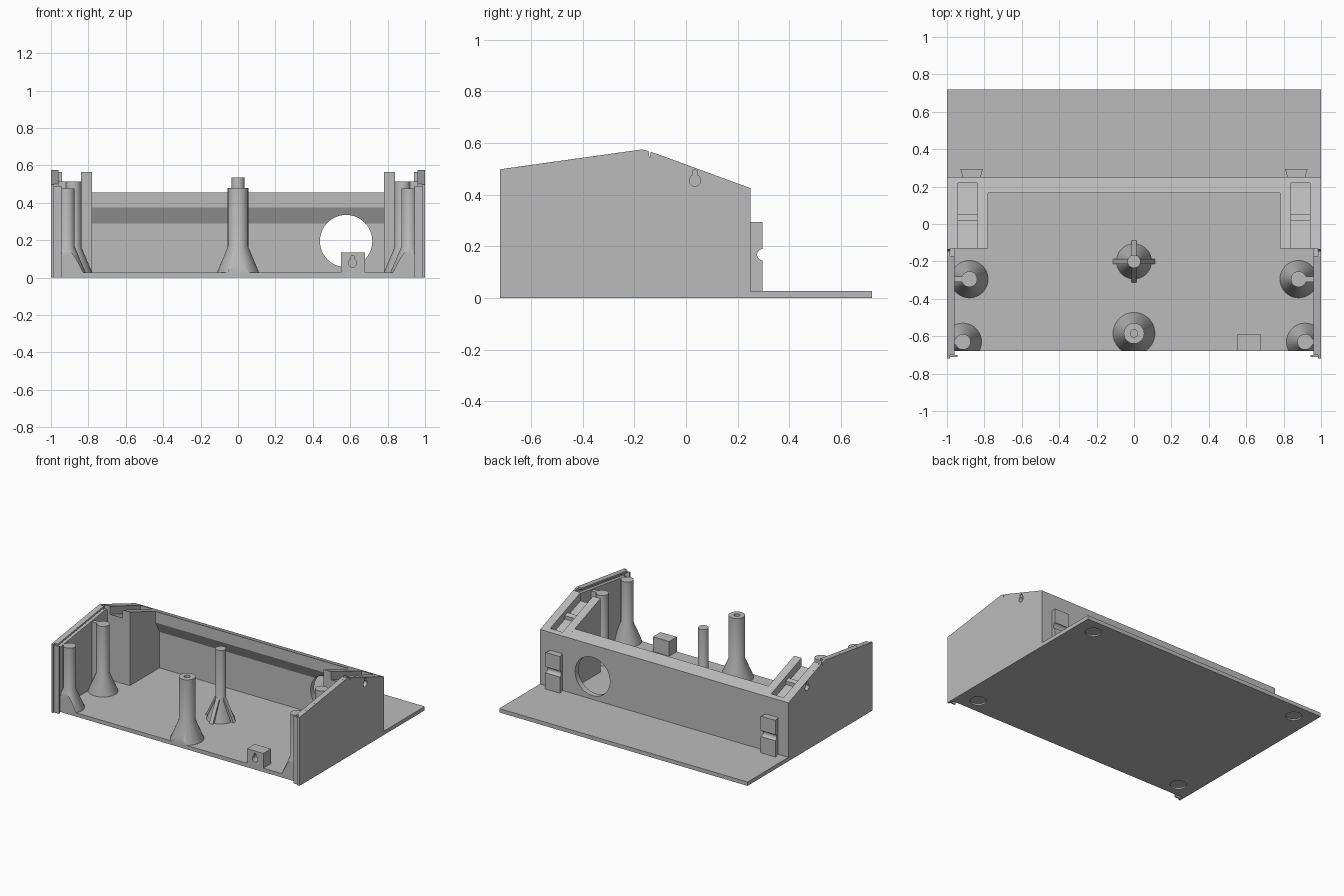
import bpy, bmesh, math
from mathutils import Vector

cube = bpy.data.objects.get("Cube")
if cube:
    bpy.data.objects.remove(cube, do_unlink=True)

grey = bpy.data.materials.new("plain grey")
grey.use_nodes = True
COLOR = (0.5, 0.5, 0.5, 1)
grey.diffuse_color = COLOR
grey.node_tree.nodes["Principled BSDF"].inputs["Base Color"].default_value = COLOR

FLOOR = 0.028
FRONT = -0.68
SIDES = (("left", 1), ("right", -1))


def finish(name, bm, smooth=False):
    bmesh.ops.recalc_face_normals(bm, faces=bm.faces)
    mesh = bpy.data.meshes.new(name)
    bm.to_mesh(mesh)
    bm.free()
    mesh.materials.append(grey)
    obj = bpy.data.objects.new(name, mesh)
    bpy.context.collection.objects.link(obj)
    if smooth:
        bpy.ops.object.select_all(action='DESELECT')
        obj.select_set(True)
        bpy.context.view_layer.objects.active = obj
        bpy.ops.object.shade_smooth_by_angle(angle=math.radians(30))
    return obj


def prism(name, points, axis, a, b):
    """Extrude a flat outline along an axis from a to b."""
    place = {'x': lambda p, t: (t, p[0], p[1]),
             'y': lambda p, t: (p[0], t, p[1]),
             'z': lambda p, t: (p[0], p[1], t)}[axis]
    bm = bmesh.new()
    face = bm.faces.new([bm.verts.new(place(p, a)) for p in points])
    new = bmesh.ops.extrude_face_region(bm, geom=[face])["geom"]
    shift = Vector(place((0, 0), b - a))
    bmesh.ops.translate(bm, verts=[v for v in new if isinstance(v, bmesh.types.BMVert)], vec=shift)
    return finish(name, bm)


def box(name, x, y, z):
    return prism(name, [(x[0], y[0]), (x[1], y[0]), (x[1], y[1]), (x[0], y[1])], 'z', *z)


def disc(cx, cy, r, n=40):
    return [(cx + r * math.cos(math.tau * i / n), cy + r * math.sin(math.tau * i / n)) for i in range(n)]


def keyhole(cx, cz, r=0.022):
    """Round hole with a narrow rounded neck above it."""
    neck, rise = r * 0.45, r * 1.4
    start = math.acos(neck / r)
    n = 24
    lower = [math.pi - start + (math.pi + 2 * start) * i / n for i in range(n + 1)]
    upper = [math.pi * i / 8 for i in range(9)]
    return ([(cx + r * math.cos(t), cz + r * math.sin(t)) for t in lower]
            + [(cx + neck * math.cos(t), cz + rise + neck * math.sin(t)) for t in upper])


def cut(obj, cutter):
    mod = obj.modifiers.new("cut", 'BOOLEAN')
    mod.operation = 'DIFFERENCE'
    mod.solver = 'EXACT'
    mod.object = cutter
    bpy.context.view_layer.objects.active = obj
    bpy.ops.object.modifier_apply(modifier=mod.name)
    bpy.data.objects.remove(cutter, do_unlink=True)


def post(name, x, y, top, r, base, hole=0.0):
    """Turned post with a flared foot, trimmed at the front edge and side walls."""
    outline = [(0, 0.02), (base, 0.02), (base, FLOOR), (r, 0.165), (r, top)]
    if hole:
        outline += [(hole, top), (hole, top - 0.12), (0, top - 0.12)]
    else:
        outline += [(0, top)]
    bm = bmesh.new()
    verts = [bm.verts.new((p, 0, z)) for p, z in outline]
    edges = [bm.edges.new(pair) for pair in zip(verts, verts[1:])]
    bmesh.ops.spin(bm, geom=verts + edges, cent=(0, 0, 0), axis=(0, 0, 1),
                   angle=math.tau, steps=40, use_merge=True)
    bmesh.ops.remove_doubles(bm, verts=bm.verts, dist=0.0005)
    bmesh.ops.translate(bm, verts=bm.verts, vec=(x, y, 0))
    for co, no in (((0, FRONT, 0), (0, -1, 0)), ((0.97, 0, 0), (1, 0, 0)), ((-0.97, 0, 0), (-1, 0, 0))):
        geom = bm.verts[:] + bm.edges[:] + bm.faces[:]
        res = bmesh.ops.bisect_plane(bm, geom=geom, plane_co=co, plane_no=no, clear_outer=True)
        rim = [e for e in res["geom_cut"] if isinstance(e, bmesh.types.BMEdge)]
        if rim:
            bmesh.ops.holes_fill(bm, edges=rim)
    return finish(name, bm, smooth=True)


# Base plate with four shallow foot recesses
base = box("base_plate", (-1, 1), (FRONT, 0.72), (0, FLOOR))
for sx in (-1, 1):
    for y in (-0.57, 0.61):
        cut(base, prism("foot_recess", disc(sx * 0.86, y, 0.055), 'z', -0.02, 0.01))

# Back wall with a thicker, sloped upper band and a round opening
back = prism("back_wall", [(0.25, 0), (0.25, 0.425), (0.165, 0.456), (0.165, 0.375),
                           (0.21, 0.29), (0.21, 0)], 'x', -0.8, 0.8)
cut(back, prism("opening", disc(0.578, 0.195, 0.14, 64), 'y', 0.1, 0.3))

for side, s in SIDES:
    # Outer skin of the side wall
    skin = prism(side + "_wall_skin",
                 [(-0.72, 0), (0.25, 0), (0.25, 0.425), (-0.136, 0.566), (-0.141, 0.54),
                  (-0.145, 0.569), (-0.17, 0.575), (-0.72, 0.498)], 'x', s * 0.985, s)
    # Inner panel, lower at the top to leave a groove
    prism(side + "_wall_panel",
          [(FRONT, 0), (-0.13, 0), (-0.13, 0.535), (-0.17, 0.54), (FRONT, 0.468)],
          'x', s * 0.96, s * 0.985)
    # Retaining lips along the groove
    prism(side + "_top_lip", [(-0.7, 0.488), (-0.17, 0.562), (-0.17, 0.575), (-0.7, 0.501)],
          'x', s * 0.96, s * 0.985)
    box(side + "_front_lip", sorted((s * 0.945, s * 0.985)), (-0.71, -0.7), (0, 0.49))

    # Solid rear corner block with a slot in its sloping top
    block = prism(side + "_corner_block",
                  [(-0.13, 0), (0.25, 0), (0.25, 0.425), (-0.13, 0.564)], 'x', s * 0.78, s * 0.985)
    cut(block, prism("slot", [(-0.2, 0.53), (0.2, 0.385), (0.22, 0.36), (0.22, 0.7), (-0.2, 0.7)],
                     'x', s * 0.84, s * 0.94))
    prism(side + "_slot_bar", [(0.02, 0.42), (0.05, 0.42), (0.05, 0.465), (0.02, 0.476)],
          'x', s * 0.84, s * 0.94)
    for part in (skin, block):
        cut(part, prism("side_keyhole", keyhole(0.035, 0.455), 'x', s * 0.95, s * 1.05))

    # Dovetail clip on the back with a rounded cross groove
    cx = s * 0.868
    clip = prism(side + "_back_clip", [(cx - 0.045, 0.24), (cx + 0.045, 0.24),
                                       (cx + 0.06, 0.295), (cx - 0.06, 0.295)], 'z', FLOOR, 0.295)
    cut(clip, prism("groove", disc(0.297, 0.168, 0.022, 24), 'x', cx - 0.1, cx + 0.1))

    # Side posts, each tied to the wall by a rib
    for label, px, py, top in (("middle", 0.88, -0.295, 0.515), ("front", 0.915, -0.63, 0.475)):
        post(f"{side}_{label}_post", s * px, py, top, 0.042, 0.1)
        box(f"{side}_{label}_rib", sorted((s * px, s * 0.965)), (py - 0.014, py + 0.014), (FLOOR, top - 0.001))

# Centre front post with a screw hole
post("centre_front_post", 0, -0.585, 0.478, 0.055, 0.112, hole=0.02)

# Centre rear post with four slanted fins
post("centre_rear_post", 0, -0.2, 0.535, 0.035, 0.094)
FIN = [(-0.112, FLOOR), (0.112, FLOOR), (0.034, 0.185), (-0.034, 0.185)]
prism("cross_fin", FIN, 'y', -0.214, -0.186)
prism("long_fin", [(u - 0.2, z) for u, z in FIN], 'x', -0.014, 0.014)

# Small front block with a keyhole
front_block = box("front_block", (0.55, 0.68), (FRONT, -0.592), (FLOOR - 0.005, 0.135))
cut(front_block, prism("block_keyhole", keyhole(0.613, 0.078), 'y', -0.75, -0.62))
